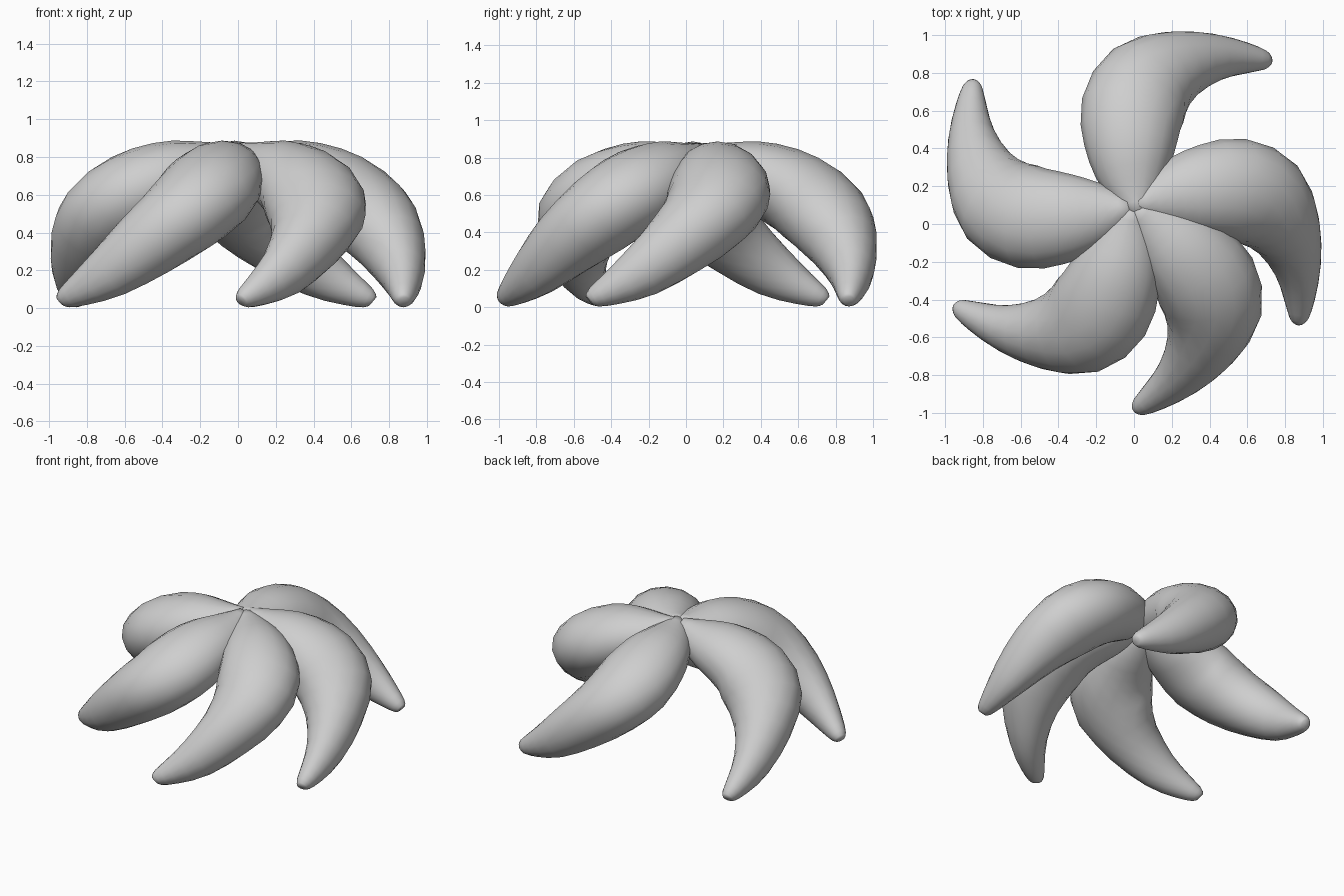
import bpy, bmesh, math
from mathutils import Vector, Matrix

cube = bpy.data.objects.get("Cube")
if cube:
    bpy.data.objects.remove(cube, do_unlink=True)

# Plain grey skin
grey = bpy.data.materials.new("plain grey")
color = (0.62, 0.62, 0.62, 1)
grey.diffuse_color = color
grey.use_nodes = True
grey.node_tree.nodes["Principled BSDF"].inputs["Base Color"].default_value = color

# Arm spine relative to the hub: x, y, z, half width, half height
SPINE = [
    (0.0, 0.0, 0.83, 0.045, 0.055), (-0.01, 0.09, 0.78, 0.125, 0.108), (-0.02, 0.22, 0.728, 0.195, 0.165),
    (-0.02, 0.375, 0.685, 0.245, 0.2), (0.0, 0.55, 0.605, 0.275, 0.225), (0.09, 0.688, 0.49, 0.262, 0.22),
    (0.26, 0.777, 0.34, 0.19, 0.188), (0.455, 0.808, 0.192, 0.126, 0.143), (0.62, 0.795, 0.098, 0.082, 0.09),
    (0.712, 0.78, 0.053, 0.053, 0.055), (0.737, 0.778, 0.036, 0.03, 0.03),
]
SIDES = 16
STEPS = 2


def smooth_path(rows):
    """Catmull-Rom interpolation of the spine rows."""
    rows = [Vector(r) for r in rows]
    out = []
    for i in range(len(rows) - 1):
        a, b, c, d = (rows[max(i - 1, 0)], rows[i], rows[i + 1], rows[min(i + 2, len(rows) - 1)])
        for s in range(STEPS):
            t = s / STEPS
            out.append(b + (c - a) * (t / 2) + (a - b * 2.5 + c * 2 - d * 0.5) * t ** 2
                       + (b * 1.5 - a * 0.5 - c * 1.5 + d * 0.5) * t ** 3)
    return out + [rows[-1]]


def arm_mesh():
    bm = bmesh.new()
    rows = smooth_path(SPINE)
    points = [Vector(r[:3]) for r in rows]
    rings = []
    for i, center in enumerate(points):
        tangent = (points[min(i + 1, len(points) - 1)] - points[max(i - 1, 0)]).normalized()
        side = tangent.cross(Vector((0, 0, 1))).normalized()
        up = side.cross(tangent)
        ring = []
        for k in range(SIDES):
            a = math.tau * k / SIDES
            offset = side * (rows[i][3] * math.cos(a)) + up * (rows[i][4] * math.sin(a))
            ring.append(bm.verts.new(center + offset))
        rings.append(ring)
    for r0, r1 in zip(rings, rings[1:]):
        for k in range(SIDES):
            n = (k + 1) % SIDES
            bm.faces.new((r0[k], r0[n], r1[n], r1[k]))
    # End caps
    bm.faces.new(rings[0])
    bm.faces.new(rings[-1])
    bmesh.ops.recalc_face_normals(bm, faces=bm.faces)
    for f in bm.faces:
        f.smooth = True
    mesh = bpy.data.meshes.new("arm")
    bm.to_mesh(mesh)
    bm.free()
    mesh.materials.append(grey)
    return mesh


# Five matching arms, unevenly spread: angle and root position
ARMS = [
    (3.4, 0.024, 0.048), (95.6, -0.01, 0.09), (163.2, -0.01, 0.09),
    (224.5, -0.005, 0.09), (278.3, 0.0, 0.1),
]
mesh = arm_mesh()
for i, (angle, x, y) in enumerate(ARMS):
    arm = bpy.data.objects.new(f"arm_{i + 1}", mesh)
    arm.matrix_world = Matrix.Translation((x, y, 0)) @ Matrix.Rotation(math.radians(angle), 4, 'Z')
    bpy.context.collection.objects.link(arm)
